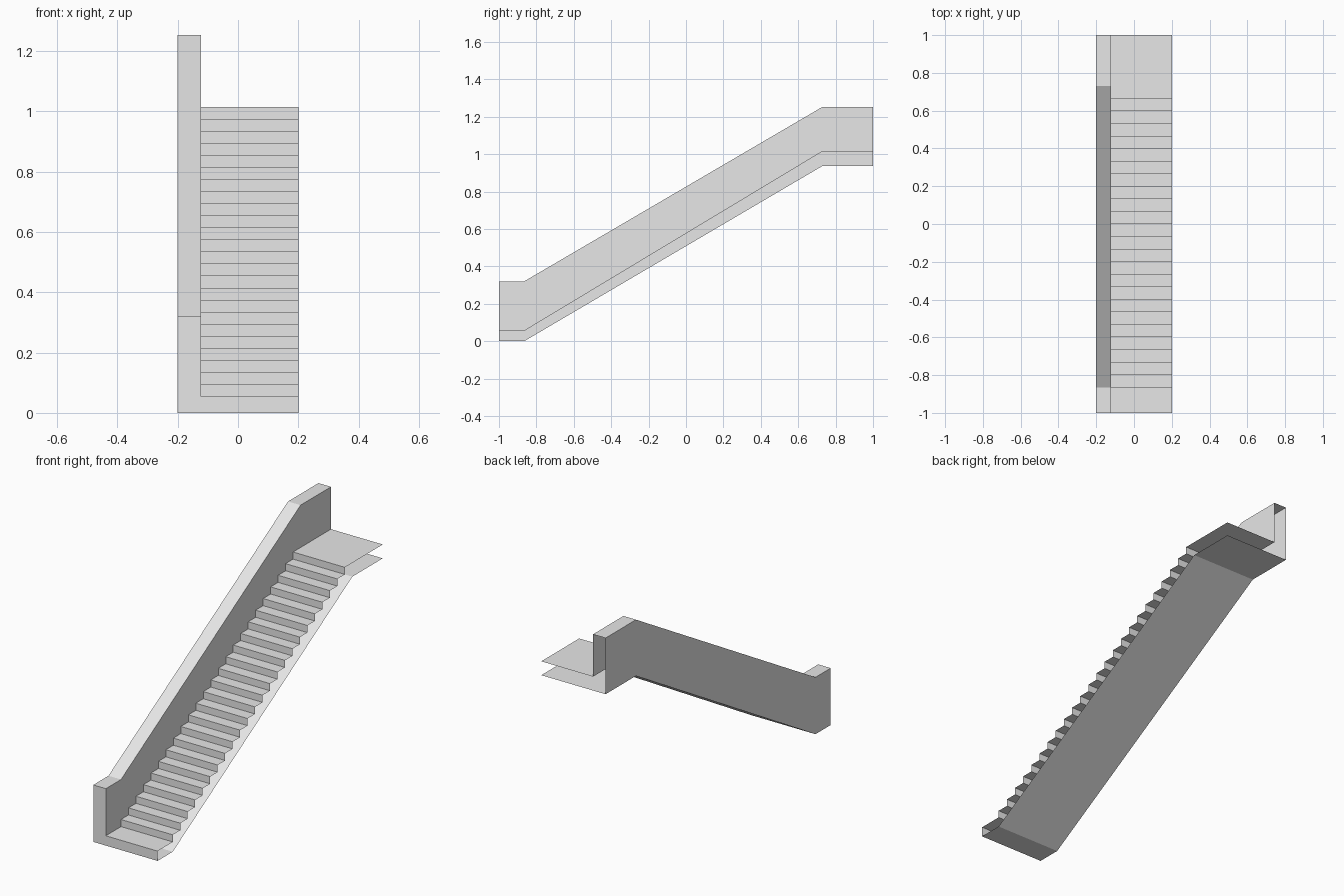
import bpy

cube = bpy.data.objects.get("Cube")
if cube:
    bpy.data.objects.remove(cube, do_unlink=True)

grey = bpy.data.materials.new("light grey")
grey.use_nodes = True
color = (0.8, 0.8, 0.8, 1)
grey.diffuse_color = color
grey.node_tree.nodes["Principled BSDF"].inputs["Base Color"].default_value = color

# Main dimensions
OUTER, INNER, OPEN = -0.2, -0.122, 0.2      # x of wall faces and open side
FRONT, BACK = -1.0, 1.0
LOW, HIGH = -0.865, 0.73                    # y where the slope starts and ends
FLOOR, LANDING = 0.055, 1.015               # z of lower and upper treads
STEPS = 24
RISE = (LANDING - FLOOR) / STEPS
RUN = (HIGH - LOW) / STEPS


def add_mesh(name, verts, faces):
    mesh = bpy.data.meshes.new(name)
    mesh.from_pydata(verts, [], faces)
    mesh.materials.append(grey)
    obj = bpy.data.objects.new(name, mesh)
    bpy.context.collection.objects.link(obj)
    return obj


def ribbon(name, profile, x0, x1):
    """Sweep an open (y, z) profile across x; forward profiles face up."""
    verts = [(x, y, z) for y, z in profile for x in (x0, x1)]
    faces = [(2 * i, 2 * i + 1, 2 * i + 3, 2 * i + 2) for i in range(len(profile) - 1)]
    return add_mesh(name, verts, faces)


def panel(name, verts):
    return add_mesh(name, verts, [range(len(verts))])


def slope_line(low_z, high_z):
    return [(FRONT, low_z), (LOW, low_z), (HIGH, high_z), (BACK, high_z)]


bottom = slope_line(0, 0.937)
tread_base = slope_line(FLOOR, LANDING)
wall_top = slope_line(0.32, 1.253)

# Steps with the lower floor and upper landing
steps = [(FRONT, FLOOR)]
for i in range(STEPS):
    y, z = LOW + i * RUN, FLOOR + i * RISE
    steps += [(y, z), (y, z + RISE)]
steps.append((BACK, LANDING))
ribbon("steps", steps, INNER, OPEN)

# Underside and top of the side wall
ribbon("underside", bottom[::-1], OUTER, OPEN)
ribbon("wall_cap", wall_top, OUTER, INNER)

# Inner and outer wall faces
panel("inner_wall", [(INNER, y, z) for y, z in tread_base + wall_top[::-1]])
panel("outer_wall", [(OUTER, y, z) for y, z in wall_top + bottom[::-1]])

# L-shaped front closing the wall and the lowest floor
front = [(OUTER, 0), (OPEN, 0), (OPEN, FLOOR), (INNER, FLOOR), (INNER, 0.32), (OUTER, 0.32)]
panel("front_face", [(x, FRONT, z) for x, z in front])
